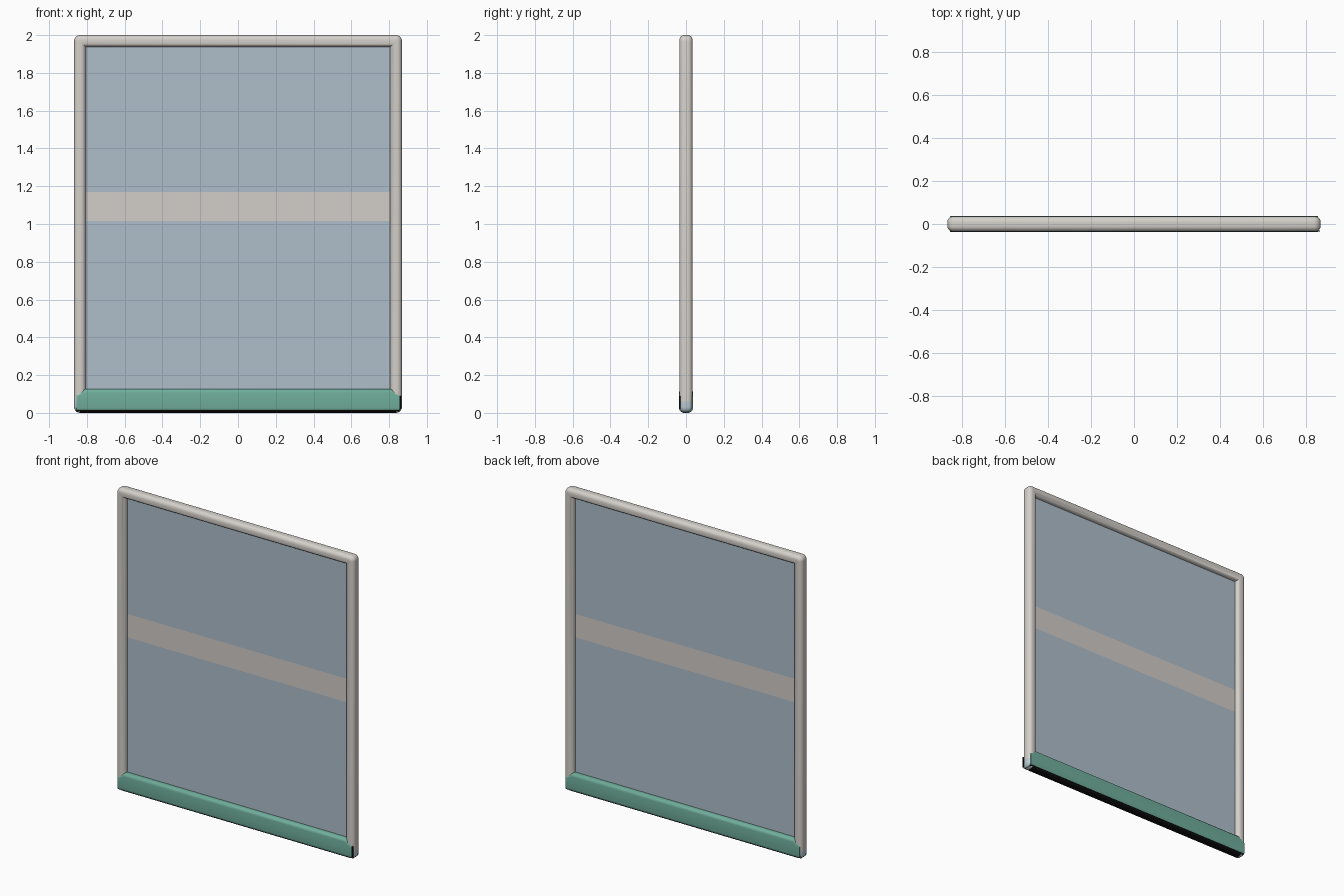
import bpy, bmesh, math
from mathutils import Vector

cube = bpy.data.objects.get("Cube")
if cube:
    bpy.data.objects.remove(cube, do_unlink=True)


def material(name, rgb):
    m = bpy.data.materials.new(name)
    m.use_nodes = True
    color = (*rgb, 1)
    m.diffuse_color = color
    m.node_tree.nodes["Principled BSDF"].inputs["Base Color"].default_value = color
    return m


white = material("warm white", (0.66, 0.63, 0.59))
glass = material("blue grey glass", (0.43, 0.52, 0.60))
band = material("pale band", (0.65, 0.61, 0.58))
green = material("sea green", (0.16, 0.42, 0.33))
black = material("black", (0.005, 0.005, 0.005))
blue = material("pale blue", (0.50, 0.60, 0.67))


def finish(bm, name, mats, smooth=True):
    bmesh.ops.recalc_face_normals(bm, faces=bm.faces)
    mesh = bpy.data.meshes.new(name)
    bm.to_mesh(mesh)
    bm.free()
    obj = bpy.data.objects.new(name, mesh)
    bpy.context.collection.objects.link(obj)
    for m in mats:
        mesh.materials.append(m)
    if smooth:
        bpy.ops.object.select_all(action='DESELECT')
        obj.select_set(True)
        bpy.context.view_layer.objects.active = obj
        bpy.ops.object.shade_smooth_by_angle(angle=math.radians(40))
    return obj


def box(name, low, high, mat):
    bm = bmesh.new()
    bmesh.ops.create_cube(bm, size=1)
    low, high = Vector(low), Vector(high)
    for v in bm.verts:
        v.co = (low + high) / 2 + v.co * (high - low)
    return finish(bm, name, [mat], smooth=False)


def rounded_rect(w, h, r, steps):
    """Outline points of a w by h rectangle, centred, with corner radius r."""
    pts = []
    for i, (sx, sy) in enumerate(((1, 1), (-1, 1), (-1, -1), (1, -1))):
        for k in range(steps + 1):
            a = math.pi / 2 * (i + k / steps)
            pts.append((sx * (w / 2 - r) + r * math.cos(a),
                        sy * (h / 2 - r) + r * math.sin(a)))
    return pts


# Frame: a rounded section carried around the rounded outer rectangle
W, H, BAR, DEPTH, R = 1.736, 2.0, 0.062, 0.07, 0.032
bm = bmesh.new()
loops = []
for u, y in rounded_rect(BAR, DEPTH, 0.026, 6):
    inset = u + BAR / 2
    ring = rounded_rect(W - 2 * inset, H - 2 * inset, max(R - inset, 0), 6)
    loops.append([bm.verts.new((x, y, z + H / 2)) for x, z in ring])
for a, b in zip(loops, loops[1:] + loops[:1]):
    for i in range(len(a)):
        j = (i + 1) % len(a)
        bm.faces.new((a[i], a[j], b[j], b[i]))
bmesh.ops.remove_doubles(bm, verts=bm.verts, dist=1e-5)
# Pale blue feet, black underside
cut = bm.verts[:] + bm.edges[:] + bm.faces[:]
bmesh.ops.bisect_plane(bm, geom=cut, plane_co=(0, 0, 0.06), plane_no=(0, 0, 1))
bm.normal_update()
for f in bm.faces:
    c = f.calc_center_median()
    if c.z < 0.06:
        f.material_index = 2 if abs(c.x) < 0.8 else 1
finish(bm, "frame", [white, blue, black])

# Panes with a band between them
for name, z0, z1, mat in (("lower_pane", 0.1, 1.015, glass),
                          ("middle_band", 1.015, 1.17, band),
                          ("upper_pane", 1.17, 1.96, glass)):
    box(name, (-0.82, -0.004, z0), (0.82, 0.004, z1), mat)

# Kick rail: outline with clipped upper corners, given depth and rounded edges
half = [(0.856, 0.006), (0.856, 0.1), (0.815, 0.126)]
outline = half + [(-x, z) for x, z in reversed(half)]
bm = bmesh.new()
front = bm.faces.new([bm.verts.new((x, -0.0375, z)) for x, z in outline])
back = bmesh.ops.extrude_face_region(bm, geom=[front])
bmesh.ops.translate(bm, vec=(0, 0.075, 0),
                    verts=[g for g in back["geom"] if isinstance(g, bmesh.types.BMVert)])
long_edges = [e for e in bm.edges
              if abs(e.verts[0].co.y - e.verts[1].co.y) < 1e-6
              and abs(e.verts[0].co.x - e.verts[1].co.x) > 0.01]
bmesh.ops.bevel(bm, geom=long_edges, offset=0.02, segments=5, profile=0.5, affect='EDGES')
bmesh.ops.recalc_face_normals(bm, faces=bm.faces)
for f in bm.faces:
    if f.normal.z < -0.5:
        f.material_index = 1
finish(bm, "kick_rail", [green, black])

# Dark gap at the end of the rail
box("rail_end_gap", (0.856, -0.036, 0.02), (0.864, -0.03, 0.09), black)
